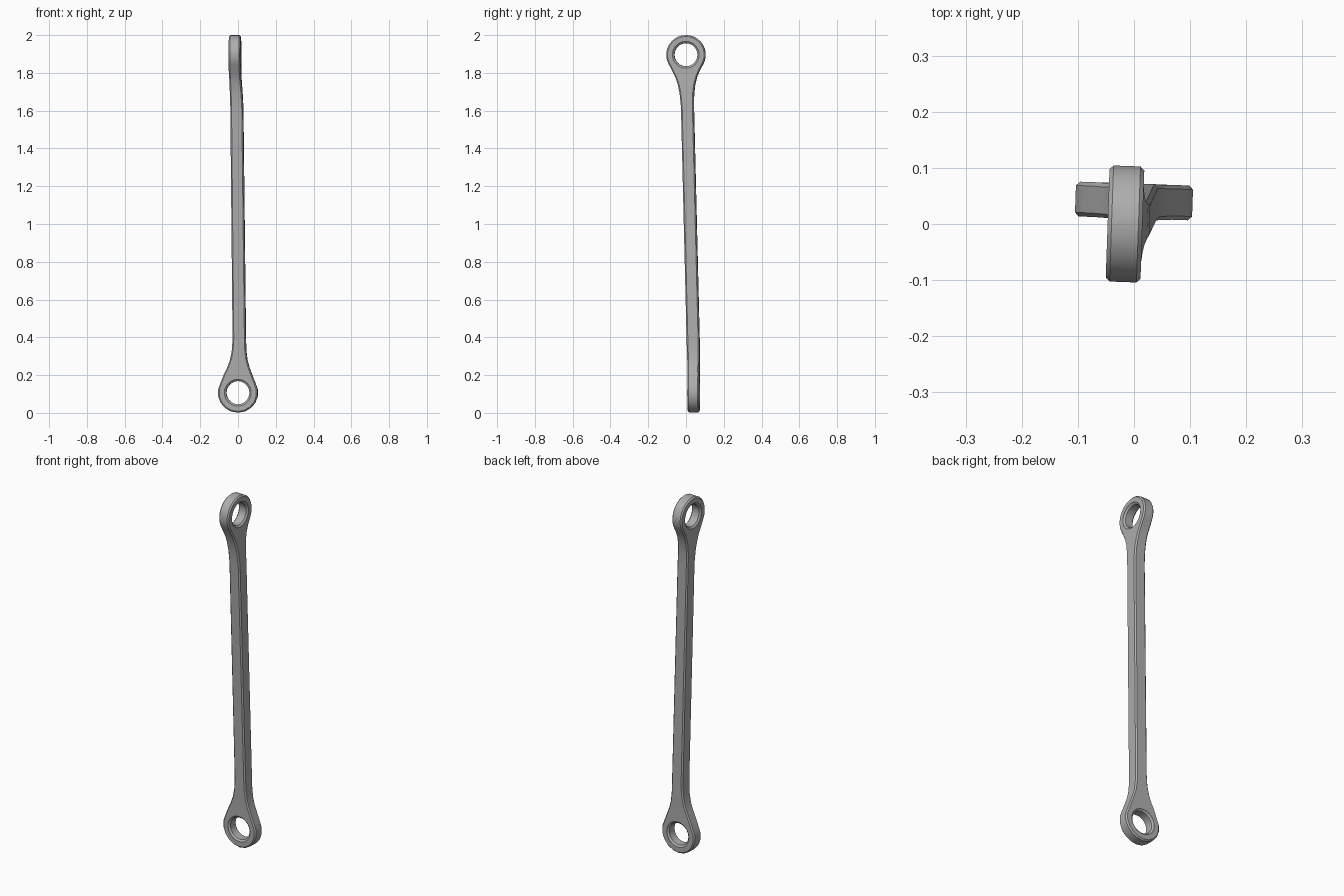
import bpy, bmesh
from math import sin, cos, radians, pi
from mathutils import Matrix, Vector

cube = bpy.data.objects.get("Cube")
if cube:
    bpy.data.objects.remove(cube)

steel = bpy.data.materials.new("plain grey metal")
steel.use_nodes = True
grey = (0.42, 0.42, 0.42, 1)
steel.diffuse_color = grey
steel.node_tree.nodes["Principled BSDF"].inputs["Base Color"].default_value = grey

CH = 0.007                                   # edge chamfer
TWIST = Matrix.Rotation(radians(-2), 3, "Z")
LOW, HIGH = Vector((0, 0.041, 0.107)), Vector((-0.016, 0, 1.896))
R_LOW, R_HIGH, THICK = 0.106, 0.104, 0.031


def ring(cx, cy, hx, hy, z, wide="x", inset=None):
    """Chamfered rectangle; inset gives half width and height of the flat eye face."""
    w, t = (hx, hy) if wide == "x" else (hy, hx)
    wi, zi = inset or (w - CH, z)
    pts = []
    for sw, st in ((1, 1), (-1, 1), (-1, -1), (1, -1)):
        pair = [(sw * w, st * (t - CH), z), (sw * wi, st * t, zi)]
        pts += pair if sw * st > 0 else pair[::-1]
    if wide == "y":                          # keep the same point order on both ends
        pts = [(b, a, c) for a, b, c in pts]
        pts = [pts[(1 - i) % 8] for i in range(8)]
    return [TWIST @ Vector(p) + Vector((cx, cy, 0)) for p in pts]


def eye(c, radius, wide, steps, out):
    """Rounded end as rings running from the tip towards the bar."""
    rings = []
    for i in range(steps + 1):
        a = radians(120) * i / steps
        w, wi = radius * sin(a), (radius - CH) * sin(a)
        z, zi = (c.z + out * k * cos(a) for k in (radius, radius - CH))
        hx, hy = (w, THICK) if wide == "x" else (THICK, w)
        rings.append(ring(c.x, c.y, hx, hy, z, wide, (wi, zi)))
    return rings


# Rings from the lower eye, through necks and bar, to the upper eye
rings = eye(LOW, R_LOW, "x", 6, -1)
for cx, cy, hx, hy, z in ((0, .041, .076, .031, .20), (.002, .040, .059, .031, .24),
                          (.004, .040, .046, .032, .28), (.006, .039, .038, .033, .33),
                          (.007, .038, .035, .034, .39)):
    rings.append(ring(cx, cy, hx, hy, z))
for cx, cy, hx, hy, z in ((-.006, .008, .034, .034, 1.62), (-.009, .005, .033, .038, 1.69),
                          (-.012, .003, .032, .046, 1.74), (-.014, .001, .031, .058, 1.78),
                          (-.016, 0, .031, .074, 1.815)):
    rings.append(ring(cx, cy, hx, hy, z, "y"))
rings += eye(HIGH, R_HIGH, "y", 10, 1)[::-1]


def make_object(name, bm):
    bmesh.ops.remove_doubles(bm, verts=bm.verts, dist=0.0001)
    bmesh.ops.recalc_face_normals(bm, faces=bm.faces)
    mesh = bpy.data.meshes.new(name)
    bm.to_mesh(mesh)
    bm.free()
    mesh.materials.append(steel)
    obj = bpy.data.objects.new(name, mesh)
    bpy.context.collection.objects.link(obj)
    return obj


def loft(name, rows):
    bm = bmesh.new()
    loops = [[bm.verts.new(p) for p in row] for row in rows]
    n = len(loops[0])
    for a, b in zip(loops, loops[1:]):
        for i in range(n):
            j = (i + 1) % n
            bm.faces.new((a[i], a[j], b[j], b[i]))
    bm.faces.new(loops[0])
    bm.faces.new(loops[-1])
    bmesh.ops.dissolve_degenerate(bm, edges=bm.edges, dist=0.0001)
    return make_object(name, bm)


rod = loft("link_rod", rings)


# Countersunk holes: one facing front to back, one facing side to side
def bore(c, axis_turn):
    profile = ((-.06, .071), (-.03, .071), (-.022, .061), (.022, .061), (.03, .071), (.06, .071))
    turn = TWIST @ axis_turn
    rows = [[turn @ Vector((r * cos(2 * pi * i / 32), r * sin(2 * pi * i / 32), h)) + c
             for i in range(32)] for h, r in profile]
    return loft("hole_cutter", rows)


bpy.context.view_layer.objects.active = rod
rod.select_set(True)
for centre, turn in ((LOW, Matrix.Rotation(pi / 2, 3, "X")),
                     (HIGH, Matrix.Rotation(pi / 2, 3, "Y"))):
    cutter = bore(centre, turn)
    mod = rod.modifiers.new("hole", "BOOLEAN")
    mod.operation = "DIFFERENCE"
    mod.solver = "EXACT"
    mod.object = cutter
    bpy.ops.object.modifier_apply(modifier=mod.name)
    bpy.data.objects.remove(cutter)

bpy.ops.object.shade_smooth_by_angle(angle=radians(25))
